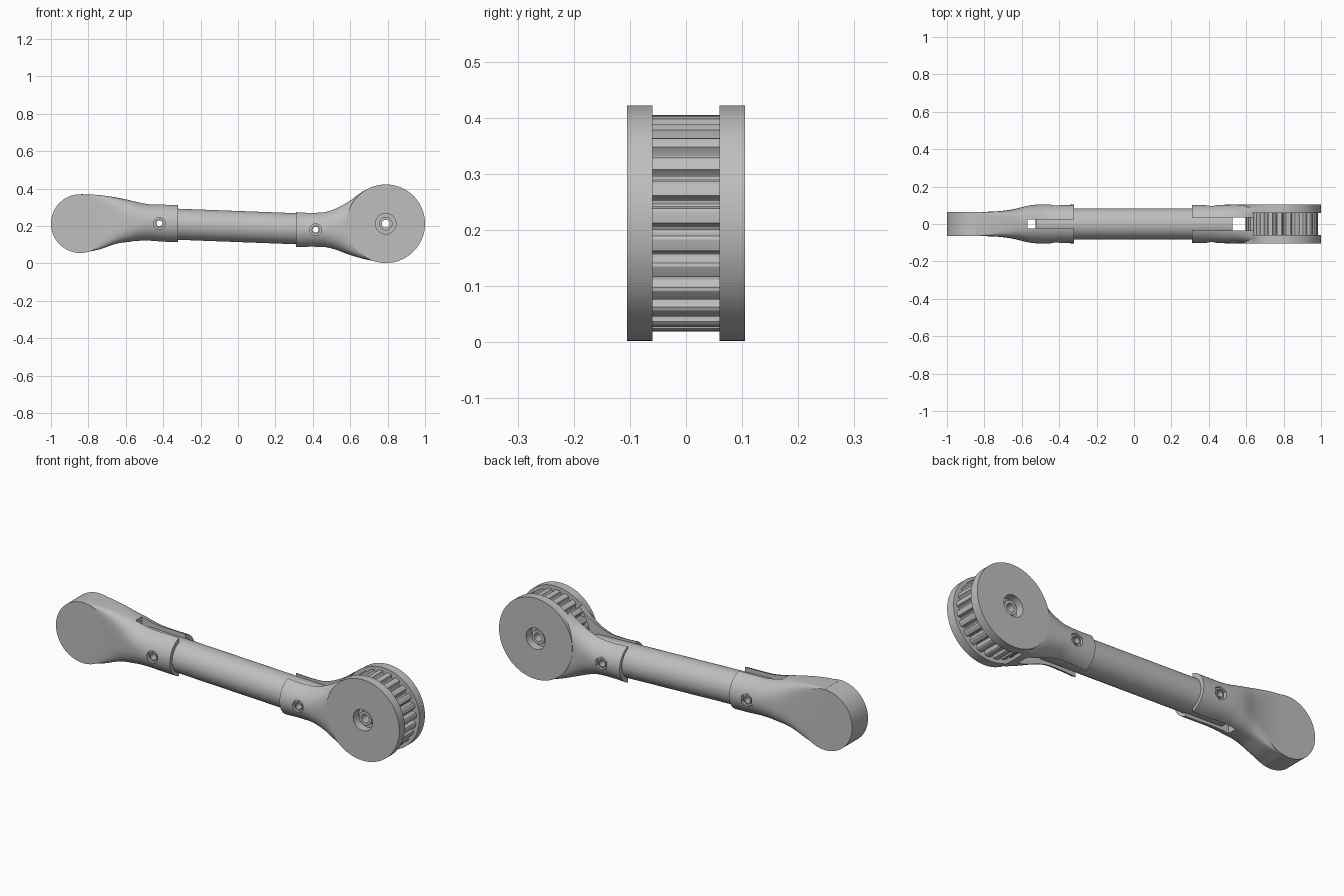
import bpy, bmesh, math
from mathutils import Matrix, Vector

cube = bpy.data.objects.get("Cube")
if cube:
    bpy.data.objects.remove(cube, do_unlink=True)

grey = bpy.data.materials.new("plain_grey")
grey.use_nodes = True
grey.diffuse_color = (0.52, 0.52, 0.52, 1)
grey.node_tree.nodes["Principled BSDF"].inputs["Base Color"].default_value = (0.52, 0.52, 0.52, 1)


def finish(name, bm):
    bmesh.ops.recalc_face_normals(bm, faces=bm.faces)
    mesh = bpy.data.meshes.new(name)
    bm.to_mesh(mesh)
    bm.free()
    mesh.materials.append(grey)
    obj = bpy.data.objects.new(name, mesh)
    bpy.context.collection.objects.link(obj)
    return obj


def skin(name, rings):
    """Closed solid through a row of matching rings."""
    bm = bmesh.new()
    rows = [[bm.verts.new(p) for p in ring] for ring in rings]
    n = len(rows[0])
    for a, b in zip(rows, rows[1:]):
        for i in range(n):
            j = (i + 1) % n
            bm.faces.new((a[i], a[j], b[j], b[i]))
    bm.faces.new(rows[0])
    bm.faces.new(rows[-1])
    return finish(name, bm)


def rod(name, x, z, r, y0, y1, sides=48):
    """Cylinder along y."""
    turn = [math.tau * (i + 0.5) / sides for i in range(sides)]
    return skin(name, [[(x + r * math.cos(t), y, z + r * math.sin(t)) for t in turn]
                       for y in (y0, y1)])


def box(name, x0, x1, half_y, z0, z1):
    bm = bmesh.new()
    bmesh.ops.create_cube(bm, size=1)
    for v in bm.verts:
        v.co = ((x0 + x1) / 2 + v.co.x * (x1 - x0), v.co.y * half_y * 2,
                (z0 + z1) / 2 + v.co.z * (z1 - z0))
    return finish(name, bm)


def combine(obj, other, operation="DIFFERENCE"):
    mod = obj.modifiers.new("cut", "BOOLEAN")
    mod.operation = operation
    mod.solver = "EXACT"
    mod.object = other
    bpy.context.view_layer.objects.active = obj
    bpy.ops.object.modifier_apply(modifier=mod.name)
    bpy.data.objects.remove(other, do_unlink=True)


def loft(name, keys, steps=6, sides=64):
    """Blend from a round section to a squared one; key = x, top, bottom, half width, squareness."""
    keys = [Vector(k) for k in keys]
    rings = []
    for i in range(len(keys) - 1):
        a, b = keys[i], keys[i + 1]
        before, after = keys[max(i - 1, 0)], keys[min(i + 2, len(keys) - 1)]
        for s in range(steps + (i == len(keys) - 2)):
            t = s / steps
            x, top, low, hy, n = 0.5 * (2 * a + (b - before) * t
                + (2 * before - 5 * a + 4 * b - after) * t * t
                + (3 * a - before - 3 * b + after) * t ** 3)
            ring = []
            for k in range(sides):
                c, d = math.cos(math.tau * k / sides), math.sin(math.tau * k / sides)
                ring.append((x, hy * math.copysign(abs(c) ** (2 / n), c),
                             (top + low) / 2 + (top - low) / 2 * math.copysign(abs(d) ** (2 / n), d)))
            rings.append(ring)
    return skin(name, rings)


def screw_hole(obj, x, z):
    """Round recess in front, hexagonal recess behind, clear hole through."""
    combine(obj, rod("recess", x, z, 0.031, -0.2, -0.086, 32))
    combine(obj, rod("hex_recess", x, z, 0.035, 0.086, 0.2, 6))
    combine(obj, rod("through", x, z, 0.016, -0.2, 0.2, 24))


def ring(name, x, z, outer, inner, y0, y1):
    obj = rod(name, x, z, outer, y0, y1)
    combine(obj, rod("bore", x, z, inner, y0 - 0.1, y1 + 0.1))
    return obj


SCREWS = {"right": (-0.42, 0.214), "left": (0.415, 0.18)}
WHEEL = (0.79, 0.212)

# Right end: sleeve flattening into a solid round paddle
paddle = loft("paddle_end", [
    (-0.32, 0.315, 0.11, 0.103, 2), (-0.40, 0.317, 0.113, 0.103, 2),
    (-0.48, 0.319, 0.119, 0.105, 2.1), (-0.56, 0.334, 0.117, 0.099, 2.5),
    (-0.65, 0.352, 0.105, 0.078, 4), (-0.74, 0.365, 0.075, 0.067, 9),
    (-0.84, 0.370, 0.055, 0.065, 24)])
combine(paddle, rod("paddle_disc", -0.843, 0.2125, 0.157, -0.065, 0.065, 96), "UNION")
combine(paddle, box("slot", -0.57, -0.25, 0.025, -0.1, 0.6))
screw_hole(paddle, *SCREWS["right"])

# Left end: sleeve opening into a fork of two round cheeks
fork = loft("fork_end", [
    (0.31, 0.28, 0.08, 0.102, 2), (0.40, 0.276, 0.083, 0.102, 2),
    (0.49, 0.285, 0.078, 0.103, 2.2), (0.59, 0.330, 0.047, 0.104, 3.5),
    (0.68, 0.392, 0.022, 0.105, 9), (0.79, 0.422, 0.002, 0.105, 24)])
combine(fork, rod("fork_disc", *WHEEL, 0.21, -0.105, 0.105, 96), "UNION")
combine(fork, box("slot", 0.25, 0.65, 0.035, -0.1, 0.6))
combine(fork, rod("wheel_pocket", *WHEEL, 0.215, -0.06, 0.06, 96))
combine(fork, rod("axle_recess", *WHEEL, 0.055, -0.2, 0.2))
screw_hole(fork, *SCREWS["left"])

# Straight tube joining both ends
direction = Vector((1, 0, -0.038)).normalized()
middle = Vector((0, 0, 0.197))
spin = direction.to_track_quat("Z", "Y").to_matrix().to_4x4()
bm = bmesh.new()
bmesh.ops.create_cone(bm, cap_ends=True, segments=64, radius1=0.083, radius2=0.083,
                      depth=1.05, matrix=Matrix.Translation(middle) @ spin)
tube = finish("tube", bm)
bm = bmesh.new()
bmesh.ops.create_cone(bm, cap_ends=True, segments=64, radius1=0.07, radius2=0.07,
                      depth=1.2, matrix=Matrix.Translation(middle) @ spin)
combine(tube, finish("tube_bore", bm))
for x, z in SCREWS.values():
    combine(tube, rod("through", x, z, 0.016, -0.2, 0.2, 24))

# Toothed wheel with rounded grooves
TEETH = 24
outline = []
for tooth in range(TEETH):
    for part, radius in ((0, 0.192), (0.2, 0.193), (0.42, 0.193), (0.53, 0.190), (0.58, 0.181),
                         (0.66, 0.175), (0.76, 0.173), (0.86, 0.175), (0.94, 0.181)):
        t = math.tau * (tooth + part) / TEETH
        outline.append((WHEEL[0] + radius * math.cos(t), WHEEL[1] + radius * math.sin(t)))
wheel = skin("toothed_wheel", [[(x, y, z) for x, z in outline] for y in (-0.06, 0.06)])
combine(wheel, rod("axle_bore", *WHEEL, 0.021, -0.2, 0.2, 32))

# Axle rings and screw collars on both faces
parts = [paddle, fork, tube, wheel]
for side, y in (("front", -1), ("back", 1)):
    ends = sorted((y * 0.058, y * 0.085))
    parts.append(ring(side + "_axle_ring", *WHEEL, 0.036, 0.021, *ends))
    for place, (x, z) in SCREWS.items():
        ends = sorted((y * 0.075, y * 0.096))
        parts.append(ring(f"{side}_{place}_screw_collar", x, z, 0.022, 0.016, *ends))

# Smooth curved surfaces, crisp edges
bpy.ops.object.select_all(action="DESELECT")
for obj in parts:
    obj.select_set(True)
bpy.context.view_layer.objects.active = paddle
bpy.ops.object.shade_smooth_by_angle(angle=math.radians(30))
